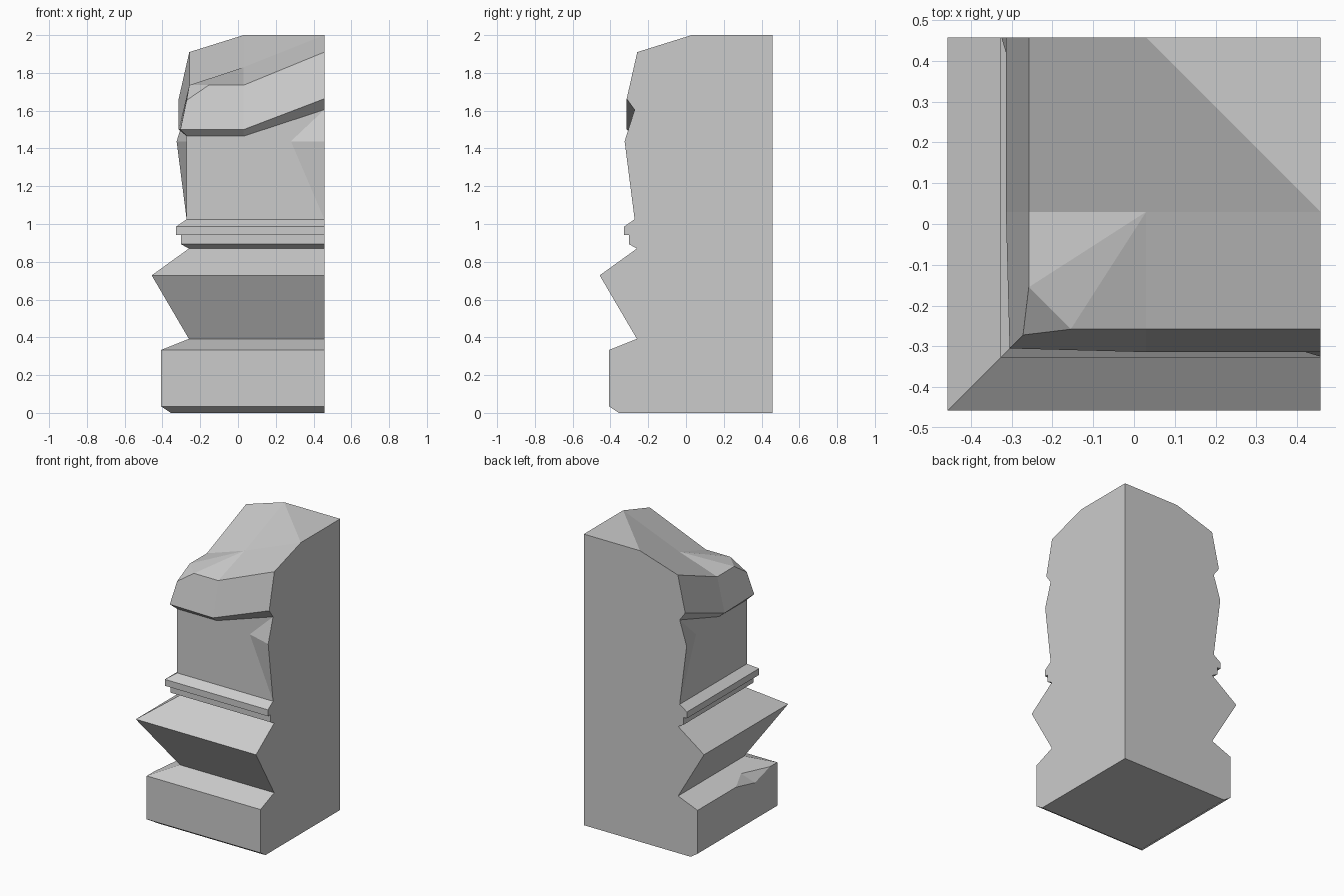
import bpy, bmesh

cube = bpy.data.objects.get("Cube")
if cube:
    bpy.data.objects.remove(cube, do_unlink=True)

H = 0.457  # the two flat rear planes

stone = bpy.data.materials.new("grey_stone")
stone.use_nodes = True
COLOUR = (0.6, 0.6, 0.6, 1)
stone.diffuse_color = COLOUR
stone.node_tree.nodes["Principled BSDF"].inputs["Base Color"].default_value = COLOUR


def finish(name, bm):
    bmesh.ops.recalc_face_normals(bm, faces=bm.faces[:])
    mesh = bpy.data.meshes.new(name)
    bm.to_mesh(mesh)
    bm.free()
    mesh.materials.append(stone)
    obj = bpy.data.objects.new(name, mesh)
    bpy.context.collection.objects.link(obj)
    return obj


def corner_moulding(name, profile):
    """Sweep (depth, height) pairs round the front and one side."""
    bm = bmesh.new()
    rings = [[bm.verts.new((x, y, z)) for x, y in ((-d, -d), (H, -d), (H, H), (-d, H))]
             for d, z in profile]
    for low, high in zip(rings, rings[1:]):
        for i in range(4):
            j = (i + 1) % 4
            bm.faces.new((low[i], low[j], high[j], high[i]))
    bm.faces.new(rings[0][::-1])
    bm.faces.new(rings[-1])
    return finish(name, bm)


# Lower mouldings
base = corner_moulding("base_block", [(.355, 0), (.408, .035), (.408, .333), (.26, .392)])
corner_moulding("flared_band", [(.26, .392), (.457, .728), (.26, .87)])
corner_moulding("stepped_collar", [(.26, .87), (.302, .893), (.302, .943), (.327, .943),
                                   (.327, .987), (.272, 1.025)])

# Chip broken out of the base's upper edge
bm = bmesh.new()
for p in ((-.408, .04, .333), (-.348, -.1, .357), (-.408, -.166, .285),
          (-.408, -.33, .333), (-.5, -.14, .45)):
    bm.verts.new(p)
bmesh.ops.convex_hull(bm, input=bm.verts[:])
chip = finish("chip_cutter", bm)
chip.hide_render = True
chip.hide_viewport = True
cut = base.modifiers.new("chip", "BOOLEAN")
cut.operation = "DIFFERENCE"
cut.solver = "EXACT"
cut.object = chip

# Shaft and arched cap: points of the front half, swapped across the diagonal
B = -.272
points = {
    "foot": (B, B, 1.025), "foot_end": (H, B, 1.025),
    "neck": (B, B, 1.465), "neck_mid": (.03, B, 1.465), "neck_end": (H, B, 1.605),
    "bump": (.28, B, 1.438), "bump_end": (H, -.325, 1.438),
    "lip": (-.305, -.305, 1.5), "lip_mid": (.03, -.314, 1.5), "lip_end": (H, -.314, 1.663),
    "nick": (-.272, -.272, 1.655), "brow": (-.155, -.258, 1.735),
    "brow_mid": (.03, -.258, 1.735), "brow_end": (H, -.258, 1.91),
    "valley": (.03, .03, 1.83), "ridge": (H, .03, 2),
    "peak": (H, H, 2), "heel": (H, H, 1.025),
}
half_faces = [
    "foot foot_end bump neck_end neck_mid neck",
    "foot_end bump_end bump", "bump bump_end neck_end",
    "neck neck_mid lip_mid lip", "neck_mid neck_end lip_end lip_mid",
    "lip lip_mid brow_mid brow nick", "lip_mid lip_end brow_end brow_mid",
    "brow brow_mid valley", "brow_mid brow_end ridge valley",
    "foot_end heel peak ridge brow_end lip_end neck_end bump_end",
    "foot heel foot_end",
]
bm = bmesh.new()
front = {n: bm.verts.new(p) for n, p in points.items()}
side = {n: front[n] if x == y else bm.verts.new((y, x, z))
        for n, (x, y, z) in points.items()}
for names in half_faces:
    bm.faces.new([front[n] for n in names.split()])
    bm.faces.new([side[n] for n in reversed(names.split())])
for lower, upper in (("brow", "nick"), ("brow", "valley"), ("ridge", "valley"), ("ridge", "peak")):
    bm.faces.new((front[lower], front[upper], side[lower]))
finish("shaft_and_cap", bm)
